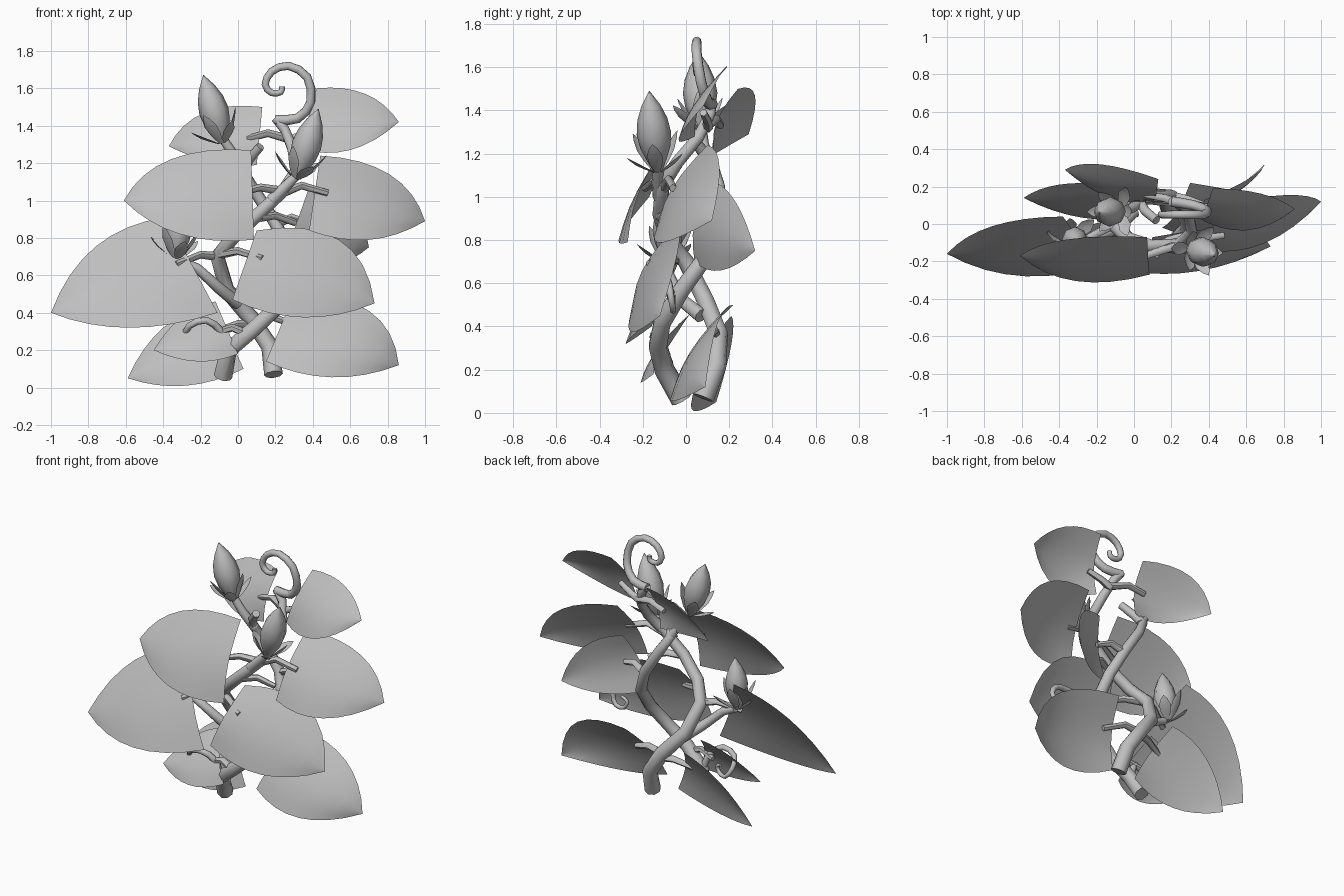
import bpy, math
from mathutils import Vector as V

if "Cube" in bpy.data.objects:
    bpy.data.objects.remove(bpy.data.objects["Cube"])

grey = bpy.data.materials.new("plain_grey")
grey.diffuse_color = (0.52, 0.52, 0.52, 1)
grey.use_nodes = True
grey.node_tree.nodes["Principled BSDF"].inputs["Base Color"].default_value = grey.diffuse_color


def make(name, verts, faces, angle=60):
    me = bpy.data.meshes.new(name)
    me.from_pydata([tuple(v) for v in verts], [], faces)
    me.materials.append(grey)
    ob = bpy.data.objects.new(name, me)
    bpy.context.collection.objects.link(ob)
    bpy.ops.object.select_all(action='DESELECT')
    ob.select_set(True)
    bpy.context.view_layer.objects.active = ob
    bpy.ops.object.shade_smooth_by_angle(angle=math.radians(angle))
    return ob


def smooth_path(pts, n):
    # Catmull-Rom through the points
    p = [V(q) for q in pts]
    p = [2 * p[0] - p[1]] + p + [2 * p[-1] - p[-2]]
    out = []
    for i in range(1, len(p) - 2):
        for k in range(n):
            t = k / n
            a, b, c, d = p[i - 1:i + 3]
            out.append(0.5 * (2 * b + (c - a) * t + (2 * a - 5 * b + 4 * c - d) * t * t
                              + (3 * b - a - 3 * c + d) * t ** 3))
    return out + [p[-2]]


def tube(name, pts, r0, r1, n=1, sides=8):
    path = smooth_path(pts, n)
    verts, faces, side = [], [], None
    for i, p in enumerate(path):
        d = (path[min(i + 1, len(path) - 1)] - path[max(i - 1, 0)]).normalized()
        side = d.orthogonal() if side is None else side - d * side.dot(d)
        side.normalize()
        up = d.cross(side)
        r = r0 + (r1 - r0) * i / (len(path) - 1)
        for k in range(sides):
            a = 2 * math.pi * k / sides
            verts.append(p + r * (math.cos(a) * side + math.sin(a) * up))
    for i in range(len(path) - 1):
        for k in range(sides):
            a, b = i * sides + k, i * sides + (k + 1) % sides
            faces.append((a, b, b + sides, a + sides))
    last = len(verts) - sides
    faces += [tuple(reversed(range(sides))), tuple(range(last, last + sides))]
    make(name, verts, faces)


def leaf(name, tip, top, bottom, via_top, via_bottom, shift_top=0.0, shift_bottom=-.055, nu=8, nv=6):
    # tilted sheet between two curved edges that meet at the tip
    tip, top, bottom = V(tip), V(top), V(bottom)
    nrm = (top - tip).cross(bottom - tip)

    def on_plane(x, z):
        return tip.y - (nrm.x * (x - tip.x) + nrm.z * (z - tip.z)) / nrm.y

    def edge(base, via, t, shift):
        m = V((via[0], on_plane(*via) + shift, via[1]))
        c = 2 * m - (base + tip) / 2
        return base * (1 - t) ** 2 + c * 2 * t * (1 - t) + tip * t * t

    verts, faces = [], []
    for i in range(nu + 1):
        u = i / nu
        a, b = edge(top, via_top, u, shift_top), edge(bottom, via_bottom, u, shift_bottom)
        for j in range(nv + 1):
            v = j / nv
            q = a.lerp(b, v)
            q.y -= 0.045 * math.sin(math.pi * v) * (1 - u) ** 0.5
            verts.append(q)
    for i in range(nu):
        for j in range(nv):
            k = i * (nv + 1) + j
            f = (k, k + 1, k + nv + 2, k + nv + 1)
            faces.append(f if tip.x > top.x else f[::-1])
    make(name, verts, faces)


def bud(name, base, tip, r, spin=0.0):
    base, tip = V(base), V(tip)
    axis = tip - base
    d = axis.normalized()
    s = d.orthogonal().normalized()
    w = d.cross(s)
    prof = [(0, .25), (.15, .6), (.3, .88), (.47, 1), (.65, .87), (.82, .55), (1, .02)]
    n = 8
    verts, faces = [], []
    for t, k in prof:
        for i in range(n):
            a = 2 * math.pi * i / n
            verts.append(base + axis * t + r * k * (math.cos(a) * s + math.sin(a) * w))
    for j in range(len(prof) - 1):
        for i in range(n):
            a, b = j * n + i, j * n + (i + 1) % n
            faces.append((a, b, b + n, a + n))
    faces.append(tuple(reversed(range(n))))
    make(name, verts, faces)
    # ring of small cupped sepals, upright and spreading in turn
    verts, faces = [], []
    for i in range(6):
        a = 2 * math.pi * i / 6 + spin
        out = math.cos(a) * s + math.sin(a) * w
        cross = d.cross(out)
        spread, rise = (.1, .17) if i % 2 else (.13, .1)
        o = len(verts)
        for t, hw in ((0, .012), (.3, .03), (.6, .036), (.85, .02), (1, .001)):
            c = base + out * (.02 + spread * t) + d * rise * t
            verts += [c - cross * hw, c + out * .3 * hw - d * .2 * hw, c + cross * hw]
        for j in range(4):
            for k in range(2):
                q = o + j * 3 + k
                faces.append((q, q + 1, q + 4, q + 3))
    make(name + "_sepals", verts, faces)


# two twining stems
tube("stem_one", [(.19, .08, .07), (.17, .14, .22), (.07, .15, .37), (-.06, .09, .52),
                  (-.11, 0, .7), (-.03, -.08, .8), (.1, -.12, .92), (.24, -.11, 1.05),
                  (.31, -.04, 1.16), (.29, .06, 1.28), (.25, .11, 1.38), (.2, .12, 1.44)], .05, .024)
tube("stem_two", [(-.08, -.02, .06), (-.05, -.1, .2), (.08, -.13, .31), (.2, -.11, .42),
                  (.28, -.02, .57), (.27, .09, .72), (.2, .15, .88), (.09, .15, 1.05),
                  (.03, .12, 1.15), (.06, .07, 1.22), (.12, .02, 1.29)], .05, .024)

# curled tendrils
tube("top_tendril", [(.2, .12, 1.43), (.32, .1, 1.44), (.39, .07, 1.53), (.37, .05, 1.66),
                     (.27, .05, 1.72), (.18, .05, 1.69), (.145, .05, 1.62), (.18, .05, 1.575),
                     (.23, .05, 1.58), (.235, .05, 1.61)], .028, .015, 2)
tube("low_tendril", [(-.06, -.1, .2), (-.09, -.11, .3), (-.17, -.15, .36), (-.26, -.14, .33),
                     (-.28, -.09, .27), (-.24, -.07, .21), (-.18, -.09, .22), (-.17, -.09, .26),
                     (-.2, -.08, .27)], .022, .01, 2)
tube("middle_tendril", [(.26, -.06, .52), (.36, -.09, .6), (.46, -.09, .62), (.55, -.08, .6),
                        (.59, -.07, .54), (.56, -.06, .48), (.5, -.06, .48), (.48, -.06, .53),
                        (.52, -.06, .55)], .022, .01, 2)

# leaves: tip, base top, base bottom, middle of top edge, middle of bottom edge, edge offsets
leaves = {
    "upper_left_leaf": ((-.61, -.17, 1.0), (.07, -.07, 1.27), (.085, -.27, .79), (-.36, 1.22), (-.31, .82)),
    "large_left_leaf": ((-1, -.16, .4), (-.38, .04, .91), (-.11, -.2, .4), (-.76, .755), (-.58, .32), 0, -.065),
    "top_left_leaf": ((-.37, .29, 1.29), (.13, .24, 1.5), (.1, .13, 1.19), (-.18, 1.47), (-.12, 1.2), .01),
    "top_right_leaf": ((.86, .08, 1.42), (.42, .19, 1.6), (.33, .04, 1.28), (.68, 1.57), (.6, 1.27)),
    "front_right_leaf": ((.73, -.12, .45), (.1, -.07, .84), (-.03, -.25, .47), (.54, .79), (.35, .375), -.02, -.03),
    "upper_right_leaf": ((1, .12, .89), (.44, .1, 1.24), (.38, -.14, .84), (.81, 1.14), (.7, .79), -.03),
    "low_right_leaf": ((.86, .09, .12), (.3, .22, .5), (.15, -.02, .14), (.7, .41), (.5, .055), -.09),
    "low_left_leaf": ((-.59, .14, .05), (-.13, .21, .45), (.03, .04, .1), (-.4, .32), (-.28, .01), 0, -.03),
    "small_left_leaf": ((-.45, -.15, .2), (-.12, .02, .46), (0, -.15, .18), (-.3, .38), (-.22, .14), 0, -.03),
    "back_right_leaf": ((.7, .32, .75), (.38, .13, 1.07), (.25, .04, .7), (.6, .97), (.5, .66), -.03, -.03),
}
for name, args in leaves.items():
    leaf(name, *args)

# leaf stalks
stalks = [
    [(.24, -.11, 1.05), (.12, -.15, 1.07), (0, -.19, 1.04)],
    [(.24, -.1, 1.04), (.34, -.08, 1.08), (.48, -.06, 1.04)],
    [(.12, -.12, .91), (.2, -.08, .92), (.31, -.05, .88)],
    [(-.11, -.02, .71), (0, -.1, .73), (.13, -.17, .69)],
    [(-.1, 0, .7), (-.2, -.05, .71), (-.33, -.12, .66)],
    [(.27, .1, 1.33), (.16, .14, 1.36), (.05, .16, 1.33)],
    [(.27, .1, 1.32), (.34, .1, 1.35), (.43, .08, 1.39)],
    [(.2, .15, .87), (.29, .13, .91), (.38, .1, .88)],
    [(.07, .14, .36), (.18, .13, .38), (.31, .08, .33)],
    [(.08, .15, .34), (0, .13, .34), (-.12, .09, .3)],
    [(.04, -.13, .29), (-.03, -.12, .32), (-.13, -.1, .29)],
]
for i, s in enumerate(stalks):
    tube(f"leaf_stalk_{i + 1}", s, .025, .018, 1, 6)

# flower buds with their stalks
tube("left_bud_stalk", [(0, .07, .45), (-.1, -.03, .53), (-.22, -.08, .64), (-.31, -.08, .68)], .035, .022)
bud("left_bud", (-.33, -.08, .69), (-.3, -.09, 1.02), .07)
tube("top_bud_stalk", [(.04, .12, 1.14), (-.02, .08, 1.24), (-.08, .07, 1.33)], .03, .024)
bud("top_bud", (-.08, .07, 1.31), (-.185, .06, 1.67), .08, .3)
tube("right_bud_stalk", [(.18, -.12, 1.0), (.25, -.13, 1.07), (.31, -.13, 1.13)], .035, .024)
bud("right_bud", (.31, -.13, 1.12), (.43, -.17, 1.49), .08, .2)
